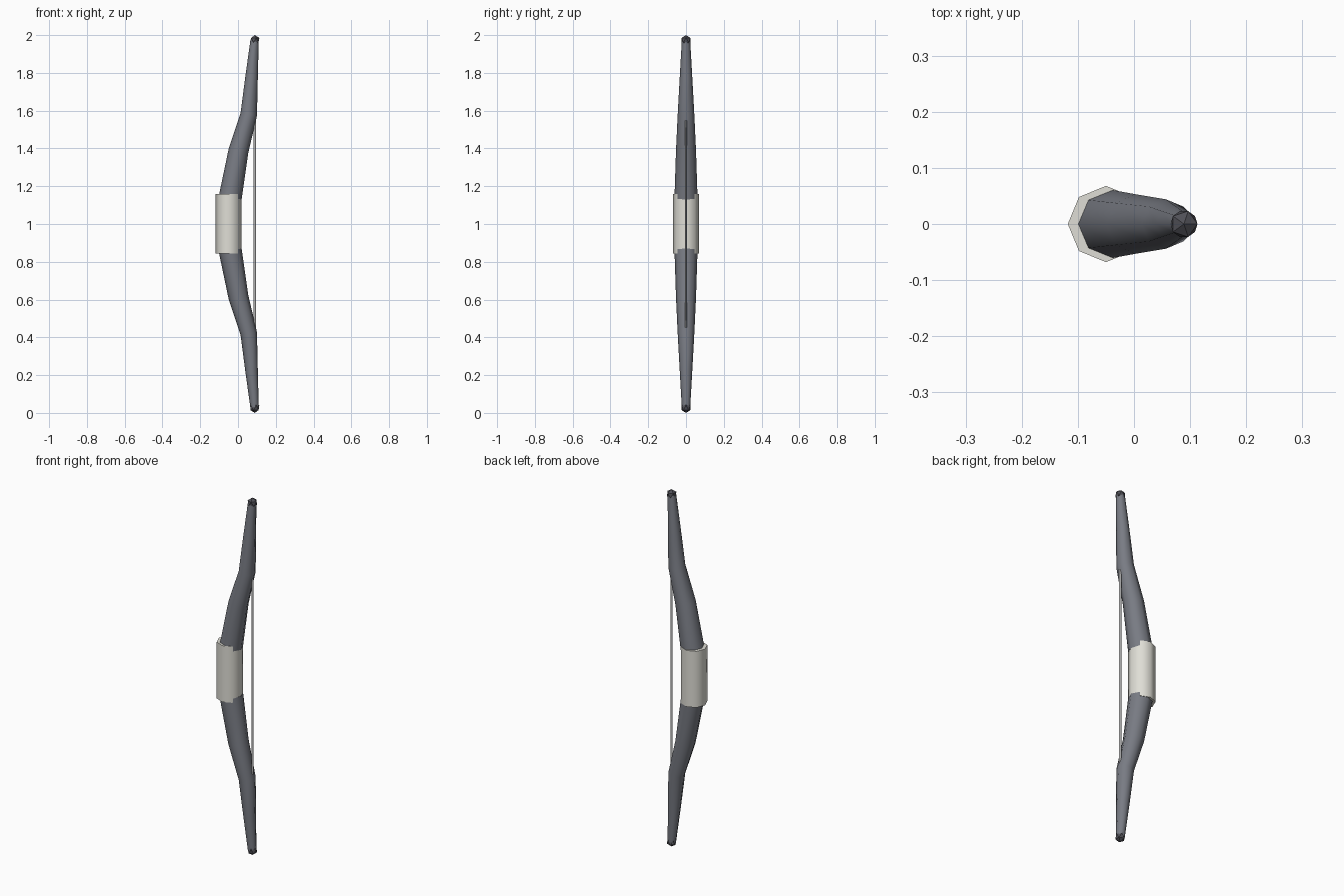
import bpy, bmesh
from math import cos, sin, pi
from mathutils import Vector

if "Cube" in bpy.data.objects:
    bpy.data.objects.remove(bpy.data.objects["Cube"])


def material(name, color):
    m = bpy.data.materials.new(name)
    m.use_nodes = True
    m.diffuse_color = (*color, 1)
    m.node_tree.nodes["Principled BSDF"].inputs["Base Color"].default_value = (*color, 1)
    return m


GREY = material("slate grey", (0.19, 0.20, 0.23))
IVORY = material("ivory", (0.74, 0.73, 0.67))
DARK = material("dark grey", (0.08, 0.08, 0.095))
CORD = material("cord grey", (0.45, 0.45, 0.45))


def finish(bm, name, mat, smooth=True):
    bmesh.ops.recalc_face_normals(bm, faces=bm.faces)
    mesh = bpy.data.meshes.new(name)
    bm.to_mesh(mesh)
    bm.free()
    mesh.materials.append(mat)
    obj = bpy.data.objects.new(name, mesh)
    bpy.context.collection.objects.link(obj)
    if smooth:
        bpy.ops.object.select_all(action='DESELECT')
        bpy.context.view_layer.objects.active = obj
        obj.select_set(True)
        bpy.ops.object.shade_smooth_by_angle(angle=pi / 3)
    return obj


def tube(name, path, mat, sides=8):
    """Tapered tube through (x, z, radius) points, rings square to the path."""
    bm = bmesh.new()
    pts = [Vector((x, 0, z)) for x, z, r in path]
    rings = []
    for i, p in enumerate(pts):
        ahead = pts[min(i + 1, len(pts) - 1)] - p
        behind = p - pts[max(i - 1, 0)]
        along = (ahead.normalized() + behind.normalized()).normalized()
        side = Vector((0, 1, 0))
        out = side.cross(along)
        r = path[i][2]
        rings.append([bm.verts.new(p + r * (out * cos(a) + side * sin(a)))
                      for a in (2 * pi * k / sides for k in range(sides))])
    for lower, upper in zip(rings, rings[1:]):
        for k in range(sides):
            j = (k + 1) % sides
            bm.faces.new((lower[k], lower[j], upper[j], upper[k]))
    bm.faces.new(rings[0])
    bm.faces.new(rings[-1])
    return finish(bm, name, mat)


# Limb centre line from the grip to the tip: x, height above middle, radius
LIMB = [(-0.041, 0.14, 0.061), (0.003, 0.39, 0.053), (0.057, 0.58, 0.044),
        (0.072, 0.78, 0.033), (0.088, 0.975, 0.022)]

for label, sign in (("upper", 1), ("lower", -1)):
    tube(label + "_limb", [(x, 1 + sign * h, r) for x, h, r in LIMB], GREY)
    # Faceted tip cap
    bm = bmesh.new()
    bmesh.ops.create_icosphere(bm, subdivisions=1, radius=0.027)
    bmesh.ops.translate(bm, verts=bm.verts, vec=(0.089, 0, 1 + sign * 0.973))
    finish(bm, label + "_tip", DARK, smooth=False)

# Handle wrap and string
tube("grip", [(-0.05, 0.845, 0.068), (-0.05, 1.16, 0.068)], IVORY)
tube("string", [(0.089, 0.03, 0.006), (0.089, 1.97, 0.006)], CORD, sides=6)
